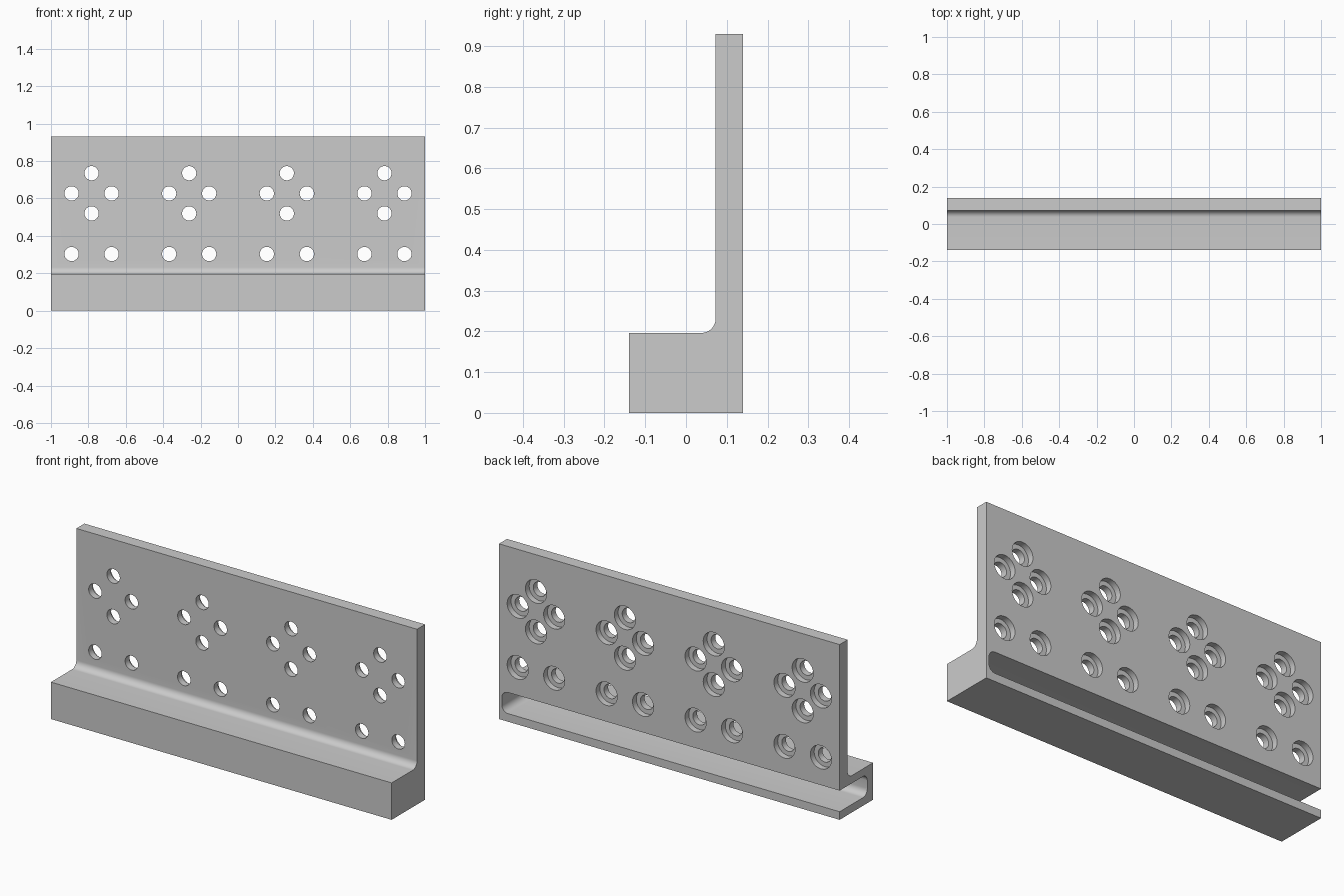
import bpy, bmesh, math
from mathutils import Matrix

default = bpy.data.objects.get("Cube")
if default:
    bpy.data.objects.remove(default, do_unlink=True)

# Single plain grey material
grey = bpy.data.materials.new("light grey metal")
grey.use_nodes = True
colour = (0.6, 0.6, 0.6, 1)
grey.diffuse_color = colour
grey.node_tree.nodes["Principled BSDF"].inputs["Base Color"].default_value = colour

HALF_DEPTH, HEIGHT = 0.14, 0.93
WALL_FRONT, BASE_TOP, FILLET = 0.073, 0.196, 0.036


def make_object(name, bm, helper=False):
    bmesh.ops.recalc_face_normals(bm, faces=bm.faces)
    mesh = bpy.data.meshes.new(name)
    bm.to_mesh(mesh)
    bm.free()
    mesh.materials.append(grey)
    obj = bpy.data.objects.new(name, mesh)
    bpy.context.collection.objects.link(obj)
    if helper:
        obj.hide_render = True
        obj.hide_set(True)
    return obj


# Bracket: stepped side profile with a filleted inner corner, swept along x
profile = [(-HALF_DEPTH, 0), (HALF_DEPTH, 0), (HALF_DEPTH, HEIGHT), (WALL_FRONT, HEIGHT)]
for i in range(13):
    a = math.pi / 2 * i / 12
    profile.append((WALL_FRONT - FILLET + FILLET * math.cos(a),
                    BASE_TOP + FILLET - FILLET * math.sin(a)))
profile.append((-HALF_DEPTH, BASE_TOP))
bm = bmesh.new()
face = bm.faces.new([bm.verts.new((-1, y, z)) for y, z in profile])
swept = bmesh.ops.extrude_face_region(bm, geom=[face])["geom"]
bmesh.ops.translate(bm, vec=(2, 0, 0),
                    verts=[v for v in swept if isinstance(v, bmesh.types.BMVert)])
bracket = make_object("bracket", bm)

# Rounded channel, open at the back and at the right end
low, high = (-1.2, -0.092, 0.043), (0.983, 0.3, 0.155)
size = [h - l for l, h in zip(low, high)]
centre = [(h + l) / 2 for l, h in zip(low, high)]
bm = bmesh.new()
bmesh.ops.create_cube(bm, size=1, matrix=Matrix.Translation(centre) @ Matrix.Diagonal((*size, 1)))
bmesh.ops.bevel(bm, geom=bm.edges[:], offset=0.036, segments=8, profile=0.5, affect='EDGES')
channel_cutter = make_object("channel_cutter", bm, helper=True)

# Bolt holes with counterbores on the back: a diamond of four and a lower pair per group
bm = bmesh.new()
SPREAD = 0.107
pattern = [(0, 0.735), (0, 0.52)]
pattern += [(side * SPREAD, z) for side in (-1, 1) for z in (0.627, 0.303)]
turn = Matrix.Rotation(math.pi / 2, 4, 'X')


def add_stepped_plug(x, z):
    # Stepped closed plug: narrow in front, wide at the back
    rings = []
    for r, y in ((0.038, 0.0), (0.038, 0.108), (0.062, 0.108), (0.062, 0.2)):
        rings.append(bmesh.ops.create_circle(
            bm, segments=40, radius=r, matrix=Matrix.Translation((x, y, z)) @ turn)["verts"])
    for a, b in zip(rings, rings[1:]):
        for i in range(40):
            j = (i + 1) % 40
            bm.faces.new((a[i], a[j], b[j], b[i]))
    bm.faces.new(rings[0])
    bm.faces.new(rings[-1])


for group in range(4):
    for dx, z in pattern:
        add_stepped_plug(-0.783 + 0.522 * group + dx, z)
hole_cutter = make_object("hole_cutter", bm, helper=True)

# Cut and keep the result as plain mesh
for cutter in (channel_cutter, hole_cutter):
    cut = bracket.modifiers.new(cutter.name, 'BOOLEAN')
    cut.operation = 'DIFFERENCE'
    cut.solver = 'EXACT'
    cut.object = cutter
bpy.context.view_layer.objects.active = bracket
bracket.select_set(True)
for cut in bracket.modifiers[:]:
    bpy.ops.object.modifier_apply(modifier=cut.name)
for cutter in (channel_cutter, hole_cutter):
    bpy.data.objects.remove(cutter, do_unlink=True)
bpy.ops.object.shade_smooth_by_angle(angle=math.radians(30))
